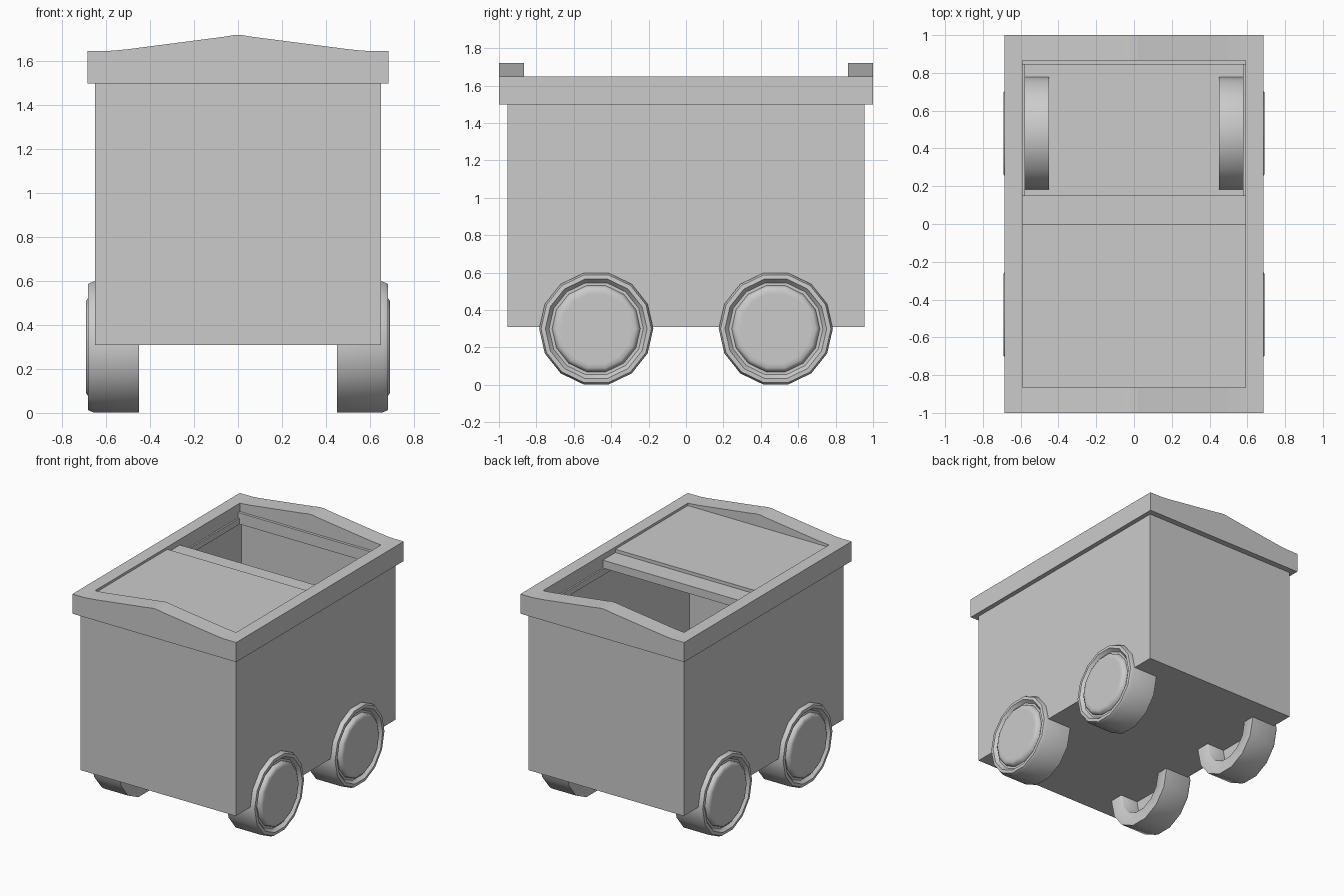
import bpy, bmesh, math

cube = bpy.data.objects.get("Cube")
if cube:
    bpy.data.objects.remove(cube, do_unlink=True)

grey = bpy.data.materials.new("plain grey")
grey.use_nodes = True
grey.diffuse_color = (0.6, 0.6, 0.6, 1)
shader = next(n for n in grey.node_tree.nodes if n.type == 'BSDF_PRINCIPLED')
shader.inputs["Base Color"].default_value = (0.6, 0.6, 0.6, 1)


def make_object(name, bm, smooth=False):
    bmesh.ops.recalc_face_normals(bm, faces=bm.faces)
    mesh = bpy.data.meshes.new(name)
    bm.to_mesh(mesh)
    bm.free()
    mesh.materials.append(grey)
    obj = bpy.data.objects.new(name, mesh)
    bpy.context.collection.objects.link(obj)
    if smooth:
        bpy.ops.object.select_all(action='DESELECT')
        obj.select_set(True)
        bpy.context.view_layer.objects.active = obj
        bpy.ops.object.shade_smooth_by_angle(angle=math.radians(50))
    return obj


def skin(loops, closed=False):
    """Join rings of points with quads, capping the ends unless closed."""
    bm = bmesh.new()
    rings = [[bm.verts.new(p) for p in loop] for loop in loops]
    pairs = list(zip(rings, rings[1:]))
    if closed:
        pairs.append((rings[-1], rings[0]))
    else:
        bm.faces.new(rings[0])
        bm.faces.new(rings[-1])
    for a, b in pairs:
        for i in range(len(a)):
            j = (i + 1) % len(a)
            bm.faces.new((a[i], a[j], b[j], b[i]))
    return bm


def rect(hx, hy, z):
    return [(-hx, -hy, z), (hx, -hy, z), (hx, hy, z), (-hx, hy, z)]


def box(name, x0, x1, y0, y1, z0, z1):
    loops = [[(x0, y0, z), (x1, y0, z), (x1, y1, z), (x0, y1, z)] for z in (z0, z1)]
    return make_object(name, skin(loops))


# Open bin and overhanging rim
make_object("bin_body", skin([rect(0.65, 0.955, 0.31), rect(0.65, 0.955, 1.52),
                              rect(0.62, 0.925, 1.52), rect(0.62, 0.925, 0.33)]))
make_object("rim", skin([rect(0.685, 1, 1.5), rect(0.685, 1, 1.648),
                         rect(0.59, 0.865, 1.648), rect(0.59, 0.865, 1.5)], closed=True))

# Peaked crests on both ends of the rim
half = [(0.59, 1.648), (0.56, 1.65), (0.5, 1.656), (0.06, 1.713), (0.02, 1.72)]
outline = half + [(-x, z) for x, z in reversed(half)]
for name, side in (("front_crest", -1), ("back_crest", 1)):
    loops = [[(x, side * y, z) for x, z in outline] for y in (0.865, 1)]
    make_object(name, skin(loops))

# Two sliding lids, stacked, and the ledge they run to
box("upper_lid", -0.59, 0.59, -0.865, 0, 1.605, 1.63)
box("lower_lid", -0.59, 0.59, -0.72, 0.15, 1.545, 1.605)
box("back_ledge", -0.59, 0.59, 0.845, 0.88, 1.5, 1.585)
for name, side in (("right_rail", -1), ("left_rail", 1)):
    box(name, *sorted((side * 0.578, side * 0.6)), -0.865, 0.865, 1.5, 1.545)

# Wheels: lathed about x, hollow on the inner side
SIDES = 14
profile = [(0.2, 0.6), (0.2, 0.46), (0.21, 0.45), (0.305, 0.45), (0.305, 0.66),
           (0.295, 0.682), (0.272, 0.684), (0.252, 0.66), (0.236, 0.66),
           (0.23, 0.682), (0.215, 0.692), (0.19, 0.692)]
for side, side_name in ((-1, "right"), (1, "left")):
    for y, end_name in ((-0.48, "front"), (0.48, "back")):
        loops = [[(side * x,
                   y + r * math.cos(math.tau * i / SIDES),
                   0.3 + r * math.sin(math.tau * i / SIDES)) for i in range(SIDES)]
                 for r, x in profile]
        make_object(end_name + "_" + side_name + "_wheel", skin(loops), smooth=True)
